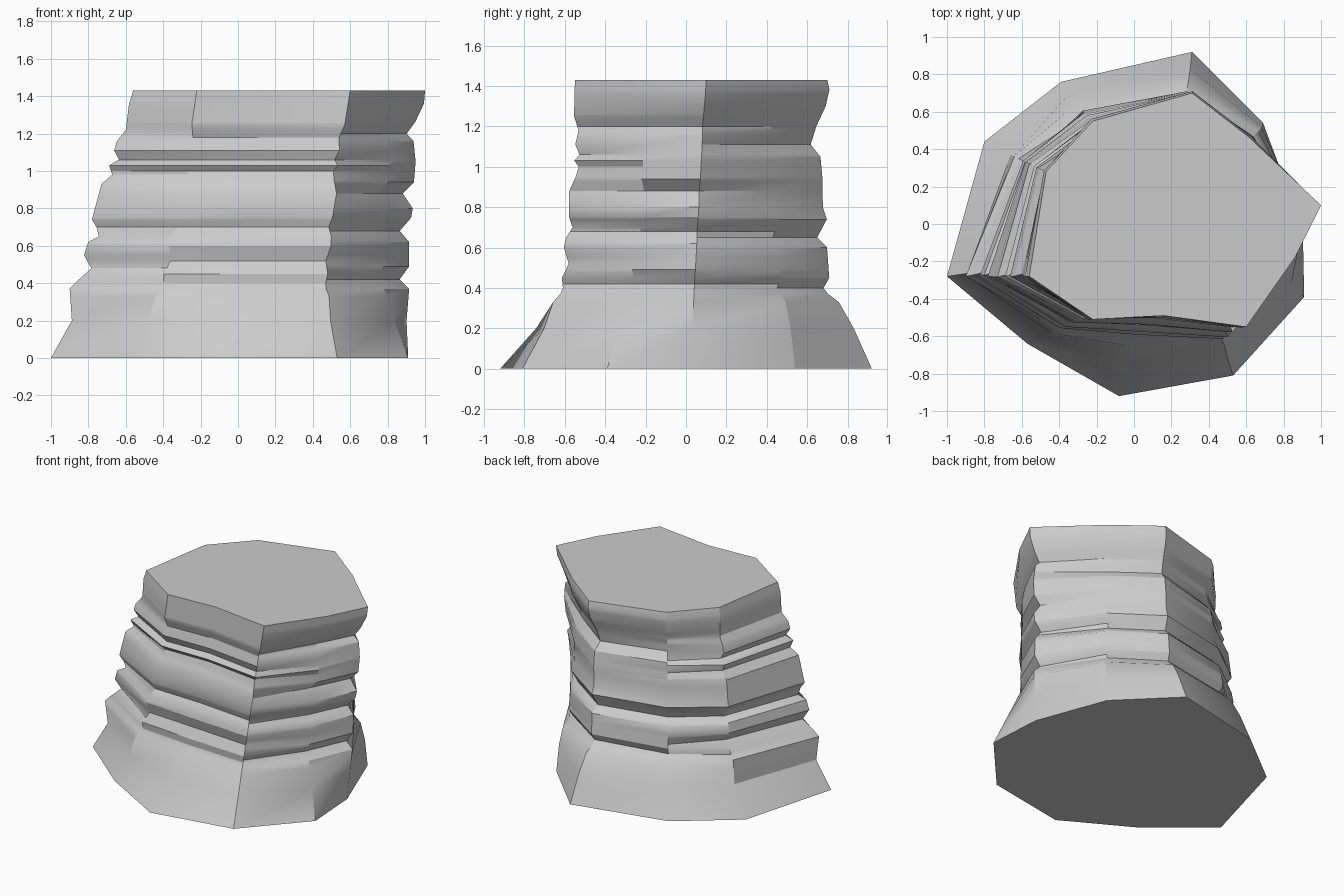
import bpy, bmesh
from mathutils import Vector

if "Cube" in bpy.data.objects:
    bpy.data.objects.remove(bpy.data.objects["Cube"])

HEIGHT, SKIRT = 1.43, 0.37
CENTRE = Vector((0.08, 0.02))

# Rock outline at the ground, above the skirt, and at the summit
base = [(-1, -.28), (-.57, -.64), (-.08, -.92), (.53, -.81), (.91, -.39),
        (.885, .02), (.69, .54), (.31, .92), (-.39, .76), (-.80, .44)]
waist = [(-.90, -.28), (-.41, -.56), (0, -.60), (.47, -.62), (.78, -.28),
         (.915, .04), (.64, .47), (.28, .71), (-.28, .61), (-.64, .36)]
top = [(-.56, -.28), (-.22, -.51), (.16, -.49), (.60, -.55), (.86, -.18),
       (1, .10), (.62, .46), (.31, .70), (-.22, .55), (-.47, .28)]

# Eroded strata: (height, inset) for each side of the rock
left = [(0, 0), (.2, .06), (.37, 0), (.41, .027), (.48, .085), (.55, .02),
        (.62, .02), (.65, .07), (.70, .04), (.74, 0), (.93, -.01), (.98, .035),
        (1.03, 0), (1.06, .045), (1.11, 0), (1.16, 0), (1.22, .03), (1.36, 0), (1.43, 0)]
front = [(0, 0), (.2, .005), (.33, -.02), (.40, .01), (.45, 0), (.52, .035), (.60, 0),
         (.65, .01), (.70, .045), (.75, .02), (.88, .01), (.95, .045), (1.0, .06),
         (1.03, .03), (1.06, .06), (1.11, .03), (1.18, .045), (1.25, .01), (1.43, 0)]
right = [(0, 0), (.2, 0), (.37, 0), (.42, .055), (.49, .01), (.62, .02), (.68, .075),
         (.75, .02), (.80, .015), (.88, .075), (.94, .02), (1.05, .02), (1.16, .04),
         (1.20, .08), (1.26, .04), (1.36, 0), (1.43, 0)]
back = [(0, 0), (.2, -.025), (.33, -.025), (.40, .03), (.45, 0), (.60, .01), (.65, .06),
        (.74, .01), (.80, .03), (.94, .03), (1.05, .04), (1.11, .09), (1.20, .06),
        (1.30, .01), (1.38, -.01), (1.43, 0)]
column_strata = [left, front, front, front, right, right, back, back, back, left]


def inset_at(profile, z):
    for (z0, d0), (z1, d1) in zip(profile, profile[1:]):
        if z <= z1:
            return d0 + (d1 - d0) * (z - z0) / (z1 - z0)
    return profile[-1][1]


def corner(i, z):
    b, w, t = Vector(base[i]), Vector(waist[i]), Vector(top[i])
    p = b.lerp(w, z / SKIRT) if z < SKIRT else w.lerp(t, (z - SKIRT) / (HEIGHT - SKIRT))
    p -= (p - CENTRE).normalized() * inset_at(column_strata[i], z)
    return (p.x, p.y, z)


# Loft the rock through every stratum height
heights = sorted({z for prof in (left, front, right, back) for z, _ in prof})
n = len(base)
bm = bmesh.new()
rings = [[bm.verts.new(corner(i, z)) for i in range(n)] for z in heights]
for lo, hi in zip(rings, rings[1:]):
    for i in range(n):
        j = (i + 1) % n
        bm.faces.new((lo[i], lo[j], hi[j], hi[i]))
bm.faces.new(rings[0][::-1])
bm.faces.new(rings[-1])
bmesh.ops.recalc_face_normals(bm, faces=bm.faces)

mesh = bpy.data.meshes.new("layered_rock")
bm.to_mesh(mesh)
bm.free()
rock = bpy.data.objects.new("layered_rock", mesh)
bpy.context.collection.objects.link(rock)
bpy.context.view_layer.objects.active = rock
rock.select_set(True)
bpy.ops.object.shade_smooth_by_angle(angle=0.5)
